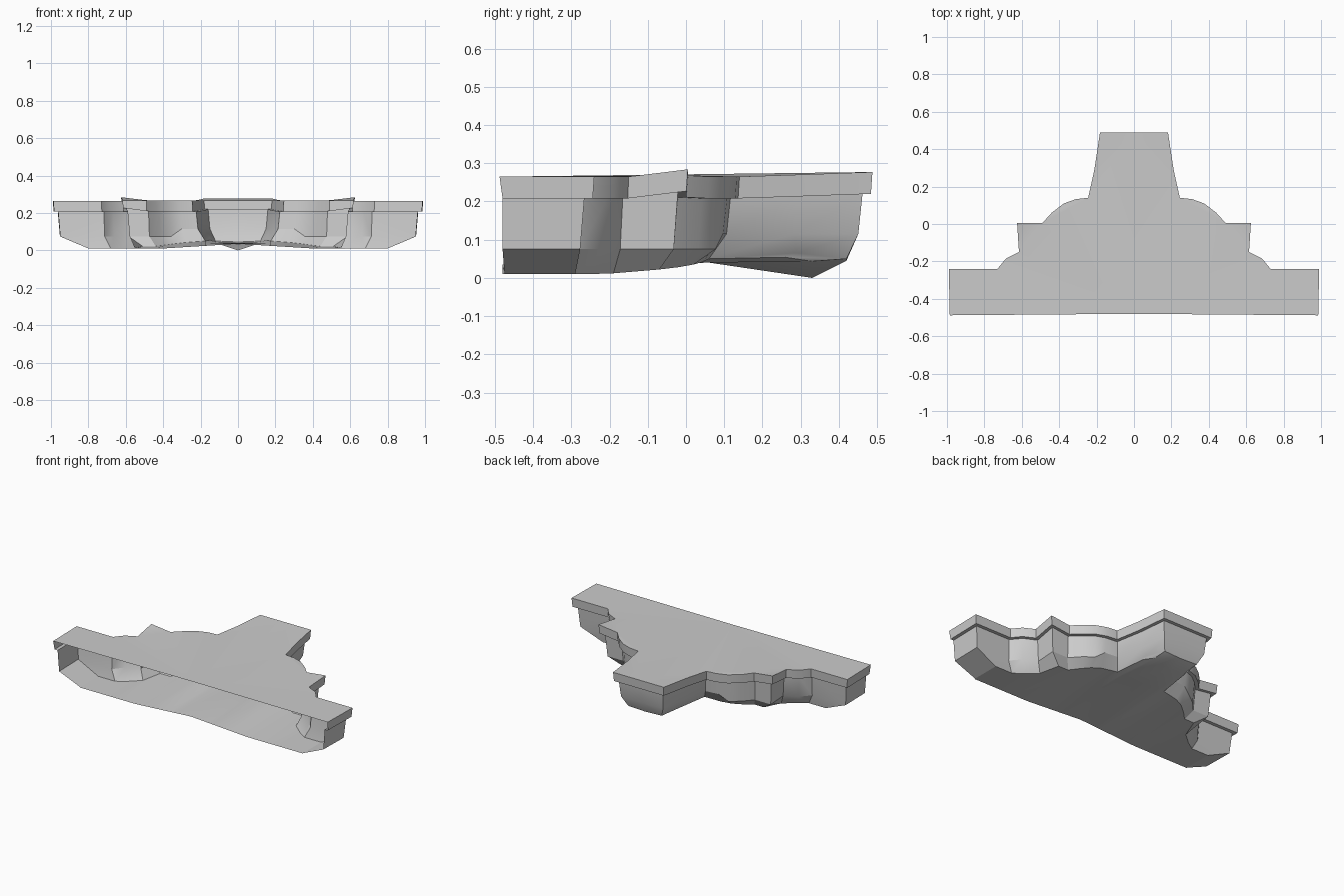
import bpy, bmesh
from mathutils import Vector

if "Cube" in bpy.data.objects:
    bpy.data.objects.remove(bpy.data.objects["Cube"])

# Half outline, from the open front round to the centre line:
# rim x, rim y, rim top z, then the matching point where the underside begins
OUTLINE = [
    (.985, -.488, .265, .80, -.475, .01),
    (.99, -.24, .265, .80, -.29, .01),
    (.73, -.24, .265, .68, -.29, .01),
    (.685, -.185, .265, .62, -.25, .01),
    (.615, -.15, .265, .55, -.19, .012),
    (.625, .005, .284, .51, -.07, .022),
    (.49, .005, .268, .44, -.07, .022),
    (.44, .06, .265, .39, -.02, .028),
    (.375, .11, .265, .34, .02, .035),
    (.31, .133, .265, .28, .045, .042),
    (.245, .14, .265, .175, .06, .05),
    (.212, .29, .27, .15, .29, .065),
    (.182, .488, .277, .12, .42, .05),
    (0, .488, .277, 0, .42, .045),
]
RIM = [Vector(r[:2]) for r in OUTLINE]
LOW = [Vector(r[3:]) for r in OUTLINE]
TOP_Z = [r[2] for r in OUTLINE]
FRONT_Y = -.48


def inset(i, d):
    """Mitred inward offset of the rim outline at point i."""
    p = RIM[i]
    a = RIM[i - 1] if i else p - Vector((0, 1))
    b = RIM[i + 1] if i + 1 < len(RIM) else p - Vector((1, 0))
    n1, n2 = [Vector((-e.y, e.x)).normalized() for e in (p - a, b - p)]
    q = p + (n1 + n2) * d / (1 + n1.dot(n2))
    if i == 0:
        q.y = FRONT_Y
    if i == len(RIM) - 1:
        q.x = 0
    return q


def at(p, z):
    return Vector((p.x, p.y, z))


def floor_column(p):
    """Underside line running from the wall foot to the open front."""
    front = Vector((p.x, FRONT_Y, .01 + .025 * max(0, 1 - p.x / .4)))
    if p.y < .1:
        return [p, front]
    keel = Vector((p.x, min(.33, p.y - .03), .36 * p.x))
    return [p, keel, Vector((p.x, .06, .04)), front]


def loft(bm, loops):
    """Skin successive loops from top to bottom."""
    rows = [[bm.verts.new(p) for p in loop] for loop in loops]
    for up, lo in zip(rows, rows[1:]):
        for i in range(len(up) - 1):
            bm.faces.new((lo[i], lo[i + 1], up[i + 1], up[i]))
    return rows


def finish(name, bm):
    bmesh.ops.remove_doubles(bm, verts=bm.verts, dist=.0005)
    bmesh.ops.triangulate(bm, faces=[f for f in bm.faces if len(f.verts) > 4])
    me = bpy.data.meshes.new(name)
    bm.to_mesh(me)
    bm.free()
    ob = bpy.data.objects.new(name, me)
    bpy.context.collection.objects.link(ob)
    m = ob.modifiers.new("mirror", 'MIRROR')
    m.use_axis[0] = True
    m.merge_threshold = .001
    bpy.ops.object.select_all(action='DESELECT')
    ob.select_set(True)
    bpy.context.view_layer.objects.active = ob
    bpy.ops.object.modifier_apply(modifier=m.name)
    bpy.ops.object.shade_smooth_by_angle(angle=.5)


N = range(len(RIM))
under = [TOP_Z[i] - .057 for i in N]

# Shelf top with its rim and the narrow lip underneath, open at the front
bm = bmesh.new()
rows = loft(bm, [
    [at(RIM[i], TOP_Z[i]) for i in N],
    [at(inset(i, .004), under[i]) for i in N],
    [at(inset(i, .026), under[i]) for i in N],
])
bm.faces.new(rows[0] + [bm.verts.new((0, -.48, .265))])
finish("shelf_top", bm)

# Hollow bracket body: upright wall and rounded foot
bm = bmesh.new()
loft(bm, [
    [at(inset(i, .026), under[i]) for i in N],
    [at(inset(i, .037), .115 if RIM[i].y > .12 else .075) for i in N],
    LOW,
])
# Underside: strips from the wall foot to the open front edge
for a, b in zip(LOW[1:], LOW[2:]):
    ca, cb = floor_column(a), floor_column(b)
    while len(ca) < len(cb):
        ca.insert(0, ca[0])
    while len(cb) < len(ca):
        cb.insert(0, cb[0])
    loft(bm, list(zip(ca, cb)))
finish("bracket_body", bm)
